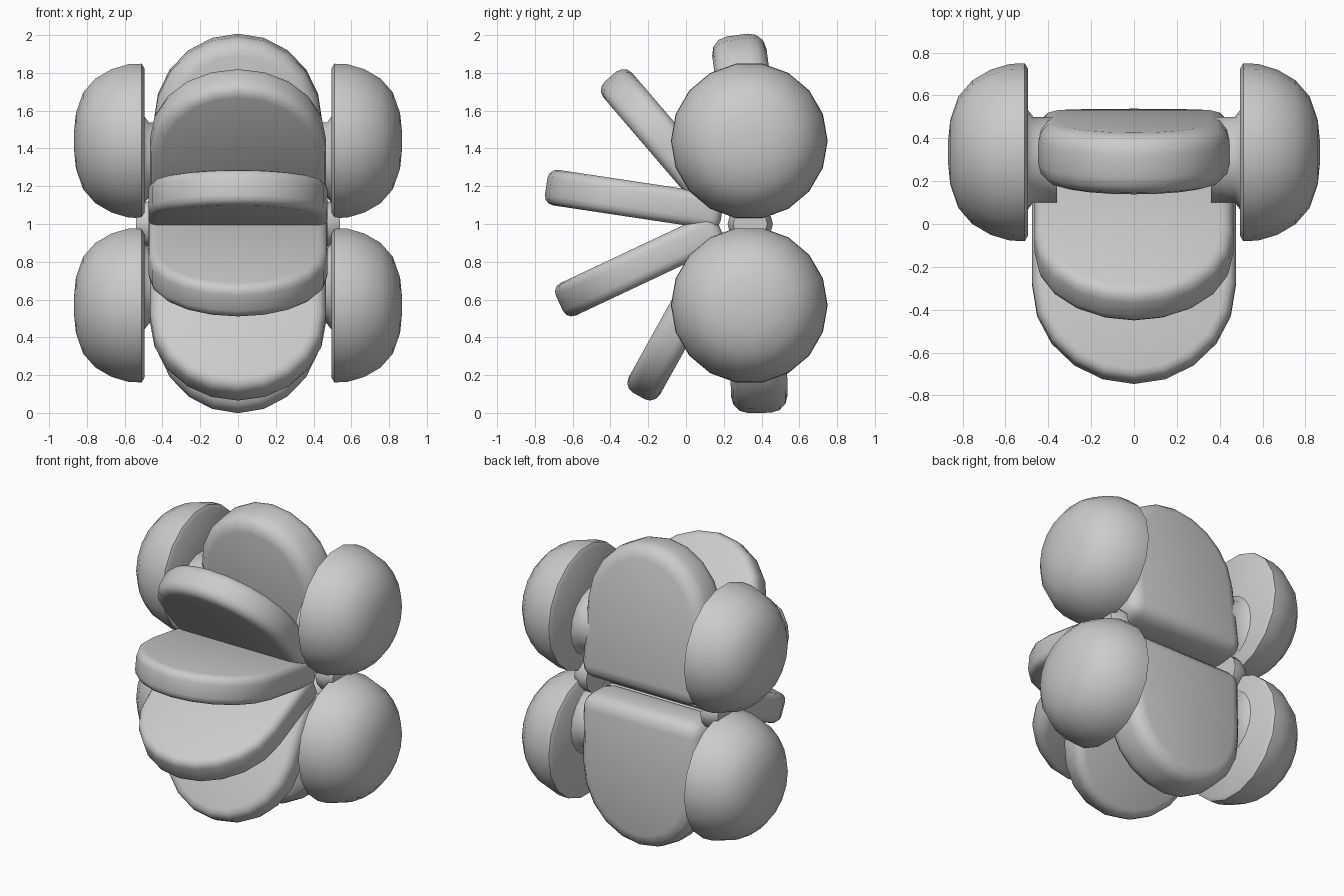
import bpy, bmesh, math
from mathutils import Vector

if "Cube" in bpy.data.objects:
    bpy.data.objects.remove(bpy.data.objects["Cube"])


def finish(bm, name, angle=60):
    bmesh.ops.recalc_face_normals(bm, faces=bm.faces[:])
    mesh = bpy.data.meshes.new(name)
    bm.to_mesh(mesh)
    bm.free()
    ob = bpy.data.objects.new(name, mesh)
    bpy.context.collection.objects.link(ob)
    bpy.ops.object.select_all(action='DESELECT')
    bpy.context.view_layer.objects.active = ob
    ob.select_set(True)
    bpy.ops.object.shade_smooth_by_angle(angle=math.radians(angle))
    return ob


def plate(name, base, tip, half_w, thick, bevel):
    """D-shaped slab running from base to tip, both given as (y, z)."""
    b, t = Vector((0, *base)), Vector((0, *tip))
    along = (t - b).normalized()
    normal = Vector((1, 0, 0)).cross(along)
    length, cap = (t - b).length, 0.46
    outline = [(-half_w, 0), (half_w, 0)]
    for i in range(11):
        a = math.pi * i / 10
        outline.append((half_w * math.cos(a), length - cap + cap * math.sin(a)))
    bm = bmesh.new()
    vs = [bm.verts.new(b + Vector((u, 0, 0)) + along * v - normal * thick / 2) for u, v in outline]
    face = bm.faces.new(vs)
    ext = bmesh.ops.extrude_face_region(bm, geom=[face])
    top = [g for g in ext['geom'] if isinstance(g, bmesh.types.BMVert)]
    bmesh.ops.translate(bm, verts=top, vec=normal * thick)
    rim = [e for e in bm.edges if e.calc_face_angle(0) > math.radians(60)]
    bmesh.ops.bevel(bm, geom=rim, offset=bevel, segments=3, profile=0.5, affect='EDGES')
    return finish(bm, name)


def lathe_x(name, profile, y, z, side, segs=18, angle=60):
    """Spin a (radius, x) profile around an axis parallel to x."""
    bm = bmesh.new()
    rings = [[bm.verts.new((side * x, y + r * math.cos(2 * math.pi * i / segs),
                            z + r * math.sin(2 * math.pi * i / segs)))
              for i in range(segs)] for r, x in profile]
    for a, b in zip(rings, rings[1:]):
        for i in range(segs):
            j = (i + 1) % segs
            bm.faces.new((a[i], a[j], b[j], b[i]))
    bm.faces.new(rings[0])
    bm.faces.new(rings[-1])
    return finish(bm, name, angle)


# Fan of six slabs opening toward the front
plate("top_slab", (0.40, 1.04), (0.27, 2.00), 0.445, 0.29, 0.09)
plate("upper_slab", (0.14, 1.15), (-0.40, 1.78), 0.465, 0.20, 0.06)
plate("upper_middle_slab", (0.19, 1.06), (-0.74, 1.20), 0.475, 0.19, 0.05)
plate("lower_middle_slab", (0.18, 0.98), (-0.67, 0.58), 0.475, 0.19, 0.05)
plate("lower_slab", (0.19, 0.88), (-0.25, 0.09), 0.465, 0.19, 0.06)
plate("bottom_slab", (0.37, 0.93), (0.39, 0.00), 0.445, 0.30, 0.09)

# Domed discs on both sides, with axles and the link between them
dome = [(0.39, 0.495), (0.415, 0.51), (0.412, 0.58), (0.385, 0.67),
        (0.335, 0.755), (0.26, 0.82), (0.15, 0.858), (0.05, 0.868)]
for side, label in ((1, "right"), (-1, "left")):
    for z, level in ((1.44, "upper"), (0.57, "lower")):
        lathe_x(f"{level}_{label}_dome", dome, 0.335, z, side)
        lathe_x(f"{level}_{label}_axle", [(0.20, 0.36), (0.20, 0.47), (0.25, 0.51)],
                0.30, z + (-0.1 if z > 1 else 0.1), side)
    lathe_x(f"{label}_link", [(0.12, 0.43), (0.12, 0.48), (0.09, 0.54)], 0.34, 1.0, side, 12)
